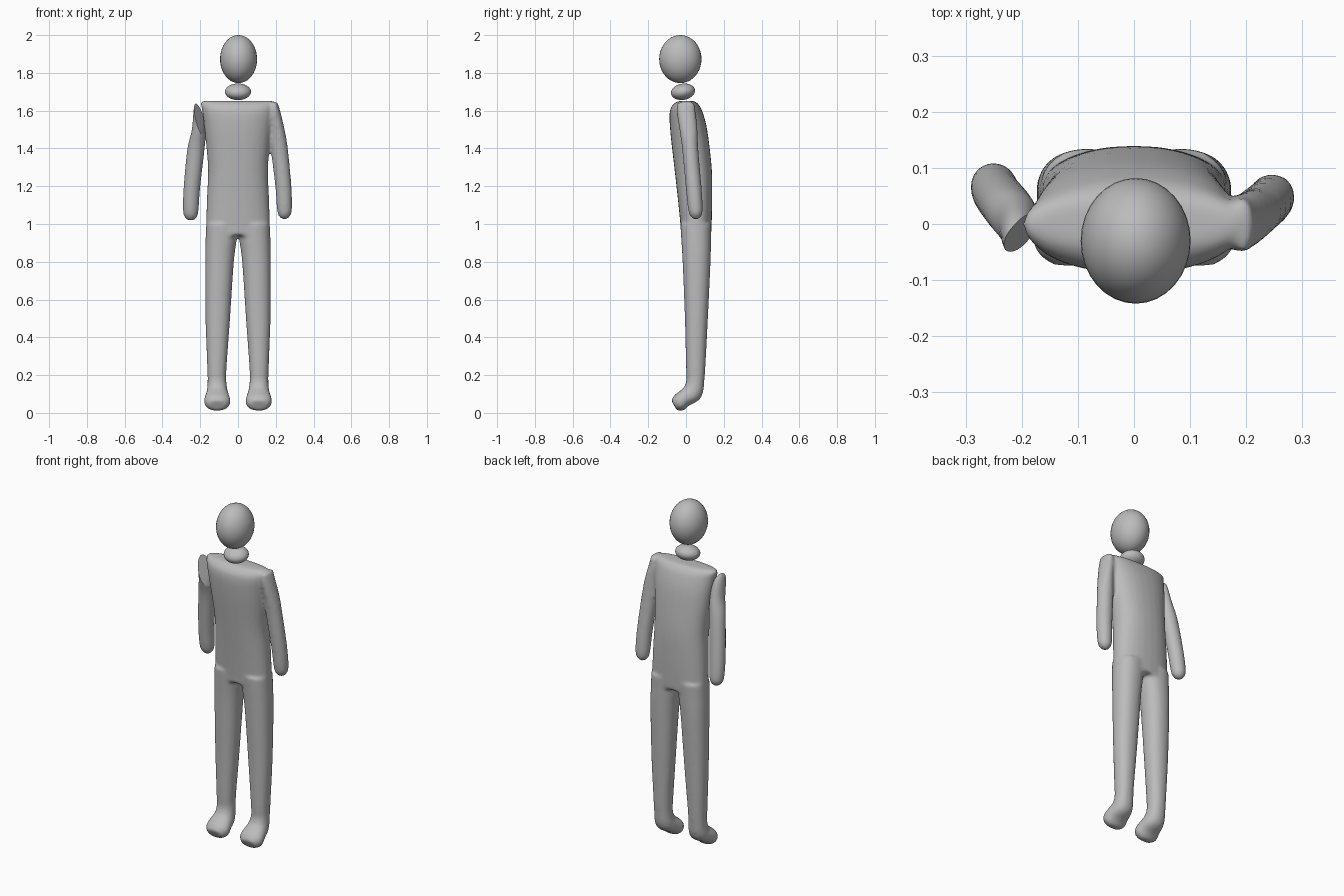
import bpy, bmesh
from math import cos, sin, pi, radians, copysign
from mathutils import Vector

cube = bpy.data.objects.get("Cube")
if cube:
    bpy.data.objects.remove(cube)

grey = bpy.data.materials.new("plain grey")
grey.use_nodes = True
grey.diffuse_color = (0.5, 0.5, 0.5, 1)
grey.node_tree.nodes["Principled BSDF"].inputs["Base Color"].default_value = (0.5, 0.5, 0.5, 1)


def catmull(a, b, c, d, t):
    return 0.5 * (2*b + (c - a)*t + (2*a - 5*b + 4*c - d)*t*t + (3*b - a - 3*c + d)*t**3)


def loft(bm, rings, power=2.0, side=1, steps=5, sides=28):
    """Smooth closed tube through rings of (x, y, z, x radius, y radius, tilt)."""
    rings = [tuple(r) + (0,) * (6 - len(r)) for r in rings]
    dense = []
    for i in range(len(rings) - 1):
        four = [rings[max(0, min(len(rings) - 1, i + k))] for k in (-1, 0, 1, 2)]
        dense += [[catmull(*q, s / steps) for q in zip(*four)] for s in range(steps)]
    dense.append(rings[-1])
    loops = []
    for x, y, z, rx, ry, tilt in dense:
        loop = []
        for k in range(sides):
            c, s = cos(2*pi*k/sides), sin(2*pi*k/sides)
            u = rx * copysign(abs(c) ** (2/power), c)
            v = ry * copysign(abs(s) ** (2/power), s)
            loop.append(bm.verts.new((side*(x + u), y + v*cos(radians(tilt)),
                                      z - v*sin(radians(tilt)))))
        loops.append(loop)
    for a, b in zip(loops, loops[1:]):
        for k in range(sides):
            n = (k + 1) % sides
            bm.faces.new((a[k], a[n], b[n], b[k]))
    bm.faces.new(loops[0])
    bm.faces.new(loops[-1])
    bmesh.ops.recalc_face_normals(bm, faces=bm.faces)


def finish(bm, name):
    mesh = bpy.data.meshes.new(name)
    bm.to_mesh(mesh)
    bm.free()
    mesh.materials.append(grey)
    obj = bpy.data.objects.new(name, mesh)
    bpy.context.collection.objects.link(obj)
    bpy.ops.object.select_all(action='DESELECT')
    obj.select_set(True)
    bpy.context.view_layer.objects.active = obj
    bpy.ops.object.shade_smooth_by_angle(angle=radians(40))
    return obj


def ellipsoid(name, centre, radii, tilt=0):
    bm = bmesh.new()
    bmesh.ops.create_uvsphere(bm, u_segments=32, v_segments=20, radius=1)
    obj = finish(bm, name)
    obj.location, obj.scale, obj.rotation_euler.x = centre, radii, radians(tilt)


# Head and neck
ellipsoid("head", (0.003, -0.03, 1.873), (0.098, 0.112, 0.127))
ellipsoid("neck", (0, -0.016, 1.70), (0.069, 0.064, 0.043), 10)

# Torso, as height, half width, front and back
body = bmesh.new()
torso = [(1.652, .18, -.03, .035), (1.64, .198, -.06, .06), (1.60, .19, -.085, .085),
         (1.5, .177, -.084, .112), (1.3, .159, -.062, .136), (1.15, .164, -.045, .139),
         (1.0, .169, -.03, .136), (.94, .169, -.026, .133)]
loft(body, [(0, (f + b)/2, z, w, (b - f)/2) for z, w, f, b in torso], power=2.3)

# Legs, as height, outside, inside, front and back, then the bent feet
leg = [(1.0, .168, .002, -.03, .135), (.93, .171, .005, -.026, .133), (.8, .174, .022, -.018, .13),
       (.5, .172, .042, -.006, .116), (.25, .163, .06, .0, .103), (.17, .161, .062, .002, .097)]
leg = [((o + i)/2, (f + b)/2, z, (o - i)/2, (b - f)/2) for z, o, i, f, b in leg]
foot = [(.11, .035, .11, .056, .053, 38), (.11, -.005, .08, .066, .046, 60),
        (.11, -.037, .054, .069, .047, 62), (.11, -.064, .041, .045, .03, 62)]
for side in (1, -1):
    loft(body, leg + foot, power=2.2, side=side)

# Left arm, joined to the body
forearm = [(.219, .022, 1.4, .045, .043), (.240, .04, 1.2, .043, .042),
           (.246, .05, 1.08, .040, .039), (.246, .052, 1.042, .030, .029),
           (.246, .052, 1.026, .012, .012)]
loft(body, [(.195, 0, 1.645, .014, .045), (.192, 0, 1.6, .031, .05),
            (.21, .013, 1.5, .037, .048)] + forearm)
obj = finish(body, "body")
remesh = obj.modifiers.new("merge", 'REMESH')
remesh.mode, remesh.voxel_size, remesh.use_smooth_shade = 'VOXEL', 0.009, True
soften = obj.modifiers.new("soften", 'SMOOTH')
soften.factor, soften.iterations = 0.5, 6

# Right arm, swung back, with a slanted flat cut at the shoulder
arm = bmesh.new()
swung = [(x + .004, y + .045*(1.5 - z), z - .006, rx, ry) for x, y, z, rx, ry in forearm]
loft(arm, [(.215, -.035, 1.645, .012, .02), (.207, -.022, 1.6, .028, .042),
           (.207, .002, 1.5, .037, .048)] + swung, side=-1)
cut = bmesh.ops.bisect_plane(arm, geom=arm.verts[:] + arm.edges[:] + arm.faces[:],
                             plane_co=Vector((-.21, -.025, 1.56)),
                             plane_no=Vector((.83, -.55, .22)), clear_outer=True)
rim = [e for e in cut["geom_cut"] if isinstance(e, bmesh.types.BMEdge)]
bmesh.ops.holes_fill(arm, edges=rim, sides=0)
finish(arm, "right_arm")
